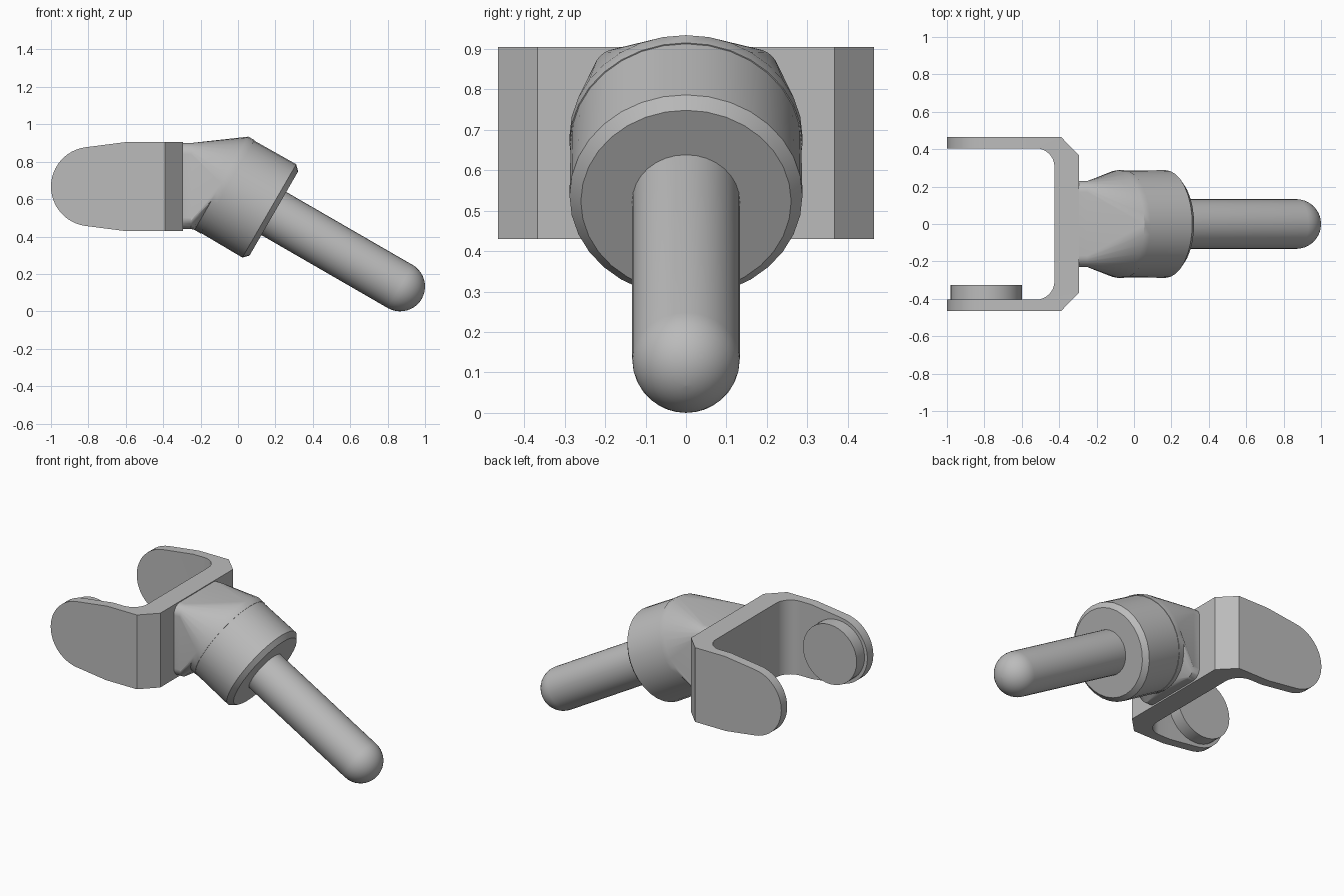
import bpy, bmesh
from math import sin, cos, pi, radians
from mathutils import Vector

cube = bpy.data.objects.get("Cube")
if cube:
    bpy.data.objects.remove(cube, do_unlink=True)

grey = bpy.data.materials.new("plain_grey")
grey.use_nodes = True
grey.diffuse_color = (0.5, 0.5, 0.5, 1)
grey.node_tree.nodes["Principled BSDF"].inputs["Base Color"].default_value = (0.5, 0.5, 0.5, 1)

TIP = Vector((0.867, 0, 0.133))              # centre of the rounded pin end
AXIS = Vector((cos(pi / 6), 0, -sin(pi / 6)))
SIDE = Vector((0, 1, 0))
UP = Vector((0.5, 0, cos(pi / 6)))           # across the tilted axis
MID_Z = 0.667


def finish(name, bm, angle=30):
    bmesh.ops.remove_doubles(bm, verts=bm.verts, dist=0.0002)
    bmesh.ops.recalc_face_normals(bm, faces=bm.faces)
    mesh = bpy.data.meshes.new(name)
    bm.to_mesh(mesh)
    bm.free()
    mesh.materials.append(grey)
    obj = bpy.data.objects.new(name, mesh)
    bpy.context.collection.objects.link(obj)
    smooth(obj, angle)
    return obj


def smooth(obj, angle=30):
    bpy.ops.object.select_all(action='DESELECT')
    obj.select_set(True)
    bpy.context.view_layer.objects.active = obj
    bpy.ops.object.shade_smooth_by_angle(angle=radians(angle))


def loft(name, rings, angle=30):
    """Skin closed rings of equal length and cap both ends."""
    bm = bmesh.new()
    loops = [[bm.verts.new(p) for p in ring] for ring in rings]
    n = len(loops[0])
    for a, b in zip(loops, loops[1:]):
        for i in range(n):
            j = (i + 1) % n
            bm.faces.new((a[i], a[j], b[j], b[i]))
    bm.faces.new(loops[0])
    bm.faces.new(loops[-1])
    return finish(name, bm, angle)


def tilted_ring(s, r, angles):
    return [TIP + AXIS * s + (SIDE * cos(a) + UP * sin(a)) * r for a in angles]


def prism(name, points, offset):
    offset = Vector(offset)
    base = [Vector(p) for p in points]
    return loft(name, [base, [p + offset for p in base]], 25)


def arc(cx, cy, r, start, end, steps):
    angles = [radians(start + (end - start) * i / steps) for i in range(steps + 1)]
    return [(cx + r * cos(a), cy + r * sin(a)) for a in angles]


# Fork: channel plan, trimmed to the tapered and rounded side outline
outer = [(-1.0, 0.465), (-0.39, 0.465), (-0.293, 0.367)]
inner = arc(-0.525, 0.305, 0.1, 0, 90, 8) + [(-1.0, 0.405)]
half = outer + [(x, -y) for x, y in reversed(outer)]
plan = half + [(x, -y) for x, y in reversed(inner)] + inner
fork = prism("fork_bracket", [(x, y, 0.43) for x, y in plan], (0, 0, 0.475))

side = [(-0.2, 0.25), (-0.6, 0.238)] + arc(-0.788, 0, 0.212, 97, 263, 24)
side += [(-0.6, -0.238), (-0.2, -0.25)]
trim = prism("fork_trim", [(x, -0.6, MID_Z + z) for x, z in side], (0, 1.2, 0))
trim.hide_render = True
cut = fork.modifiers.new("trim", 'BOOLEAN')
cut.operation = 'INTERSECT'
cut.solver = 'EXACT'
cut.object = trim
bpy.context.view_layer.objects.active = fork
bpy.ops.object.modifier_apply(modifier=cut.name)
bpy.data.objects.remove(trim, do_unlink=True)
smooth(fork, 25)

# Round pad on the inside of the front arm
pad = arc(-0.79, MID_Z, 0.19, 0, 350, 35)
prism("arm_pad", [(x, -0.41, z) for x, z in pad], (0, 0.085, 0))

# Neck: rounded square at the fork, blending into the tilted drum
corner_angles = [pi / 2 * (q + j / 8) for q in range(4) for j in range(9)]
quadrants = [q for q in range(4) for j in range(9)]


def square_ring(x, size=0.23, r=0.06):
    ring = []
    for q, a in zip(quadrants, corner_angles):
        sy = 1 if q in (0, 3) else -1
        sz = 1 if q in (0, 1) else -1
        ring.append(Vector((x, sy * (size - r) + r * cos(a),
                            MID_Z + 0.003 + sz * (size - r) + r * sin(a))))
    return ring


loft("neck", [square_ring(-0.31), square_ring(-0.25),
              tilted_ring(-1.103, 0.288, corner_angles),
              tilted_ring(-1.065, 0.288, corner_angles)])

# Drum with chamfered front rim
turn = [2 * pi * i / 32 for i in range(32)]
loft("drum", [tilted_ring(s, r, turn) for s, r in
              ((-1.075, 0.285), (-0.808, 0.288), (-0.78, 0.26))])

# Pin with a domed end
dome = [(0.133 * sin(t), 0.133 * cos(t)) for t in [pi / 2 * i / 10 for i in range(10)]]
dome.append((0.133, 0.0005))
loft("pin", [tilted_ring(s, r, turn) for s, r in [(-0.82, 0.133)] + dome])
